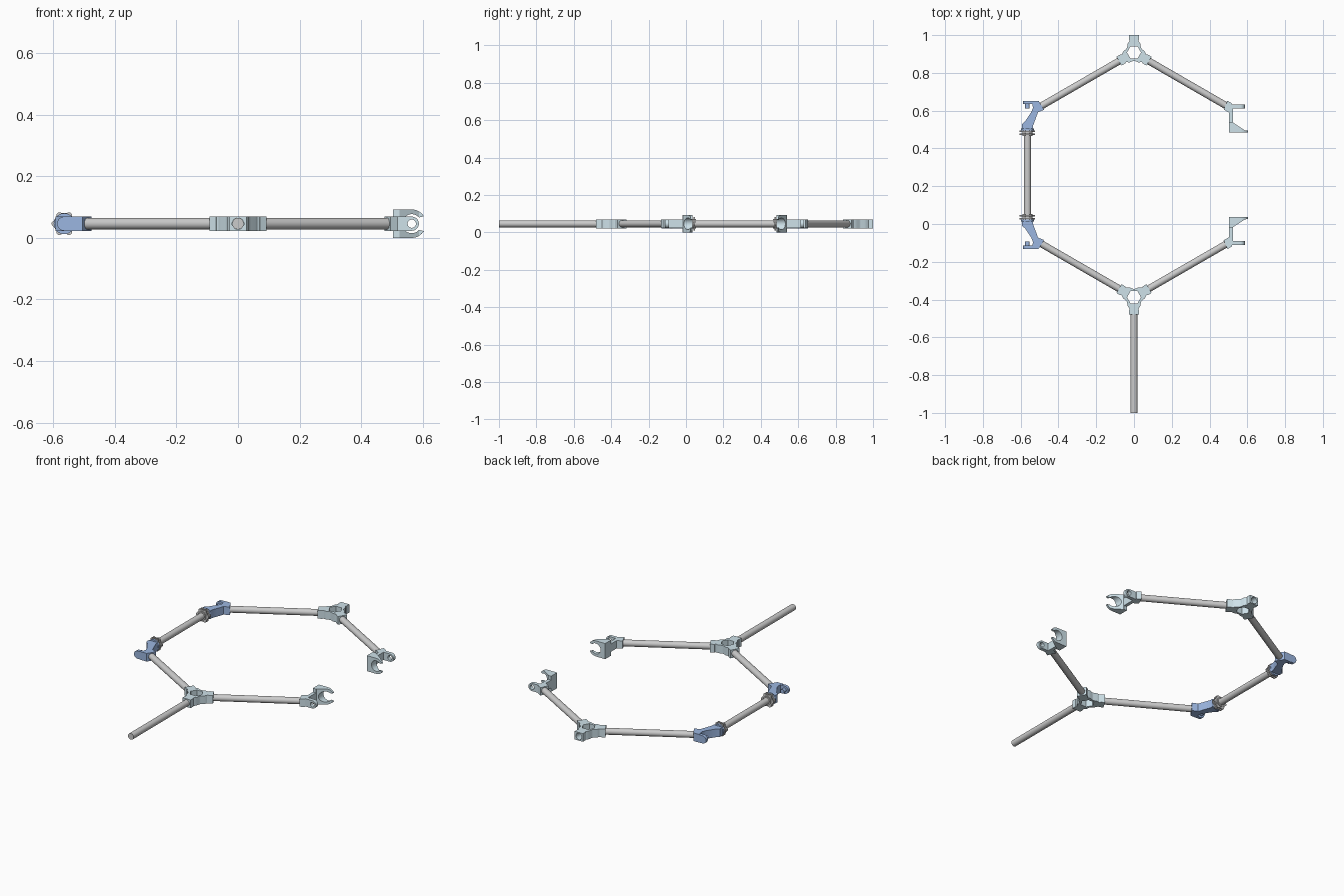
import bpy, bmesh
from math import pi, cos, sin, radians
from mathutils import Matrix, Vector

if "Cube" in bpy.data.objects:
    bpy.data.objects.remove(bpy.data.objects["Cube"])

ZC = 0.046      # height of the rod axes
MID = 0.26      # the two halves mirror about this y
HUB = 0.908     # y of the upper hub
SIDE = 0.564    # x of the hinge line
R = 0.0185      # rod radius
TO_XZ = Matrix.Rotation(pi / 2, 4, 'X')   # profile (x, z), extruded along -y


def material(name, rgb):
    m = bpy.data.materials.new(name)
    m.diffuse_color = (*rgb, 1)
    m.use_nodes = True
    m.node_tree.nodes["Principled BSDF"].inputs["Base Color"].default_value = m.diffuse_color
    return m


LIGHT = material("pale_blue", (0.62, 0.76, 0.82))
BLUE = material("blue", (0.33, 0.47, 0.75))


def prism(name, pts, a, b, mat=None, mx=Matrix()):
    bm = bmesh.new()
    f = bm.faces.new([bm.verts.new((x, y, a)) for x, y in pts])
    g = bmesh.ops.extrude_face_region(bm, geom=[f])
    bmesh.ops.translate(bm, vec=(0, 0, b - a),
                        verts=[v for v in g['geom'] if isinstance(v, bmesh.types.BMVert)])
    bm.transform(mx)
    bmesh.ops.recalc_face_normals(bm, faces=bm.faces)
    me = bpy.data.meshes.new(name)
    bm.to_mesh(me)
    bm.free()
    ob = bpy.data.objects.new(name, me)
    bpy.context.collection.objects.link(ob)
    if mat:
        me.materials.append(mat)
    return ob


def arc(cx, cy, r, a0, a1, n):
    return [(cx + r * cos(radians(a0 + (a1 - a0) * i / n)),
             cy + r * sin(radians(a0 + (a1 - a0) * i / n))) for i in range(n + 1)]


def circle(cx, cy, r, n=32):
    return arc(cx, cy, r, 0, 360, n)[:-1]


def rod(name, p, q, r=R, mat=None):
    p, q = Vector(p), Vector(q)
    mx = Matrix.Translation(p) @ (q - p).to_track_quat('Z', 'Y').to_matrix().to_4x4()
    return prism(name, circle(0, 0, r), 0, (q - p).length, mat, mx)


def alongy(name, pts, y0, y1, mat=None):
    return prism(name, pts, -y1, -y0, mat, TO_XZ)


def boolean(ob, other, op='DIFFERENCE'):
    m = ob.modifiers.new("bool", 'BOOLEAN')
    m.operation, m.solver, m.object = op, 'EXACT', other
    bpy.context.view_layer.objects.active = ob
    bpy.ops.object.modifier_apply(modifier=m.name)
    bpy.data.objects.remove(other)


def spot(ang, d):
    return Vector((d * cos(radians(ang)), HUB + d * sin(radians(ang)), ZC))


half = []

# Three-way hub with hexagonal opening and rod sockets
outline = []
arm = [(0.046, -0.034), (0.06, -0.024), (0.066, -0.024), (0.067, -0.027), (0.092, -0.027)]
arm = arm + [(u, -w) for u, w in reversed(arm)]
for ang in (90, 210, 330):
    c, s = cos(radians(ang)), sin(radians(ang))
    outline += [(u * c - w * s, HUB + u * s + w * c) for u, w in arm]
    outline += arc(0, HUB, 0.045, ang + 54, ang + 66, 2)
hub = prism("hub", outline, ZC - 0.024, ZC + 0.024, LIGHT)
boolean(hub, prism("cut", circle(0, HUB, 0.037, 6), 0, 0.1))
for ang in (90, 210, 330):
    boolean(hub, rod("cut", spot(ang, 0.05), spot(ang, 0.12), R + 0.0005))
half.append(hub)

# Sloping rods
half.append(rod("right_rod", spot(-30, 0.05), spot(-30, 0.58)))
half.append(rod("left_rod", spot(210, 0.05), spot(210, 0.575)))

# Right end: socket block, back plate, eye tab and snap clip
turn = Matrix.Translation((0, HUB, 0)) @ Matrix.Rotation(radians(-30), 4, 'Z')
half.append(prism("clip_socket", [(0.562, -0.024), (0.595, -0.024), (0.585, 0.026), (0.556, 0.026)],
                  ZC - 0.023, ZC + 0.023, LIGHT, turn))
half.append(prism("clip_back_plate", [(0.503, 0.52), (0.523, 0.52), (0.523, 0.632), (0.503, 0.632)],
                  ZC - 0.023, ZC + 0.023, LIGHT))
eye = alongy("clip_eye_tab", [(0.505, ZC + 0.023), (0.505, ZC - 0.023)]
             + arc(SIDE, ZC, 0.023, -90, 90, 16), 0.611, 0.632, LIGHT)
boolean(eye, alongy("cut", circle(SIDE, ZC, 0.0135), 0.5, 0.7))
half.append(eye)
jaw = ([(0.503, ZC + 0.046), (0.503, ZC - 0.046)]
       + arc(SIDE, ZC, 0.046, -90, -32, 10) + arc(SIDE, ZC, 0.031, -40, -320, 28)
       + arc(SIDE, ZC, 0.046, 32, 90, 10))
clip = alongy("snap_clip", jaw, 0.484, 0.54, LIGHT)
slope = [(0.524, 0.537), (0.588, 0.495), (0.65, 0.493), (0.65, 0.6), (0.524, 0.6)]
boolean(clip, prism("cut", slope, -0.05, 0.2))
half.append(clip)

# Left end: hinge body, rounded tab, pin and collars
body = [(-0.505, 0.652), (-0.476, 0.605), (-0.508, 0.592), (-0.524, 0.548), (-0.534, 0.522),
        (-0.534, 0.503), (-0.592, 0.503), (-0.592, 0.53), (-0.575, 0.545), (-0.543, 0.594),
        (-0.535, 0.615), (-0.538, 0.637), (-0.545, 0.652)]
half.append(prism("hinge_body", body, ZC - 0.024, ZC + 0.024, BLUE))
half.append(alongy("hinge_tab", [(-0.53, ZC - 0.023), (-0.53, ZC + 0.023)]
                   + arc(-SIDE, ZC, 0.023, 90, 270, 16), 0.634, 0.652, BLUE))
half.append(rod("hinge_pin", (-SIDE, 0.612, ZC), (-SIDE, 0.64, ZC), 0.012, BLUE))
half.append(rod("hinge_collar", (-SIDE, 0.496, ZC), (-SIDE, 0.506, ZC), 0.034, BLUE))
half.append(rod("rod_sleeve", (-SIDE, 0.466, ZC), (-SIDE, 0.5, ZC), 0.026))
lobed = []
for k in range(6):
    a = 60 * k
    lobed += arc(-SIDE + 0.031 * cos(radians(a)), ZC + 0.031 * sin(radians(a)), 0.01, a - 75, a + 75, 8)
half.append(alongy("lobed_flange", lobed, 0.472, 0.48))
half.append(alongy("lobed_flange_inner", lobed, 0.488, 0.495))

# Mirror the finished half
flip = Matrix.Translation((0, 2 * MID, 0)) @ Matrix.Scale(-1, 4, (0, 1, 0))
for ob in half:
    cp = ob.copy()
    cp.data = ob.data.copy()
    cp.data.transform(flip)
    cp.data.flip_normals()
    cp.name = "lower_" + ob.name
    bpy.context.collection.objects.link(cp)
    ob.name = "upper_" + ob.name

# Straight rods: left upright and front handle
rod("left_hinge_rod", (-SIDE, 0.02, ZC), (-SIDE, 0.5, ZC))
rod("handle_rod", (0, -1.0, ZC), (0, -0.435, ZC))

# Smooth the round surfaces, keep hard edges
bpy.ops.object.select_all(action='SELECT')
bpy.ops.object.shade_smooth_by_angle(angle=radians(30))
